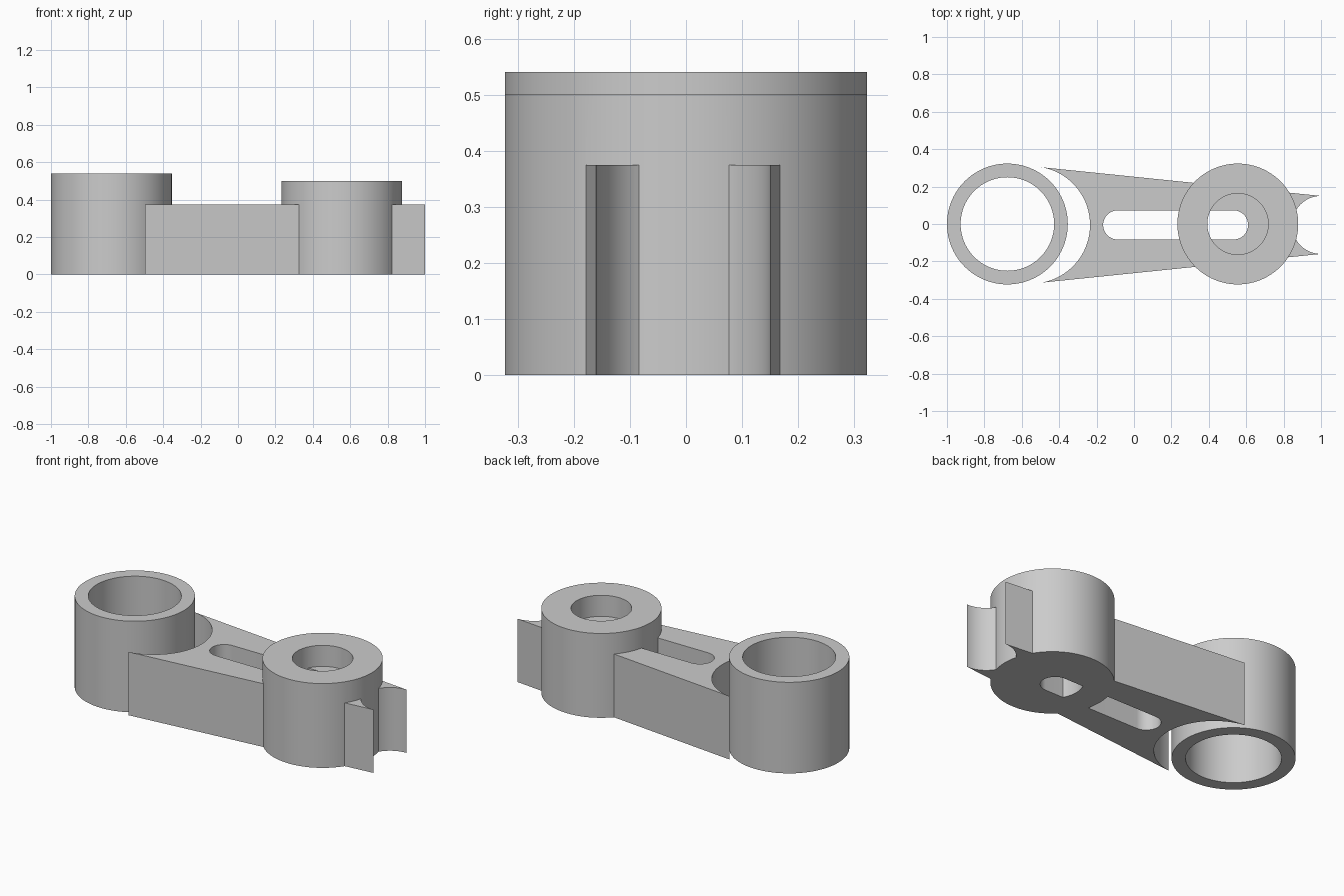
import bpy
import bmesh
from math import sin, cos, pi, atan2

if "Cube" in bpy.data.objects:
    bpy.data.objects.remove(bpy.data.objects["Cube"], do_unlink=True)

SEGMENTS = 96
RADIUS = 0.323          # outer radius of both round parts
RING_X, BOSS_X = -0.677, 0.555
ARM_Y = -0.005          # the arm sits slightly off the centre line
ARM_HEIGHT = 0.375

grey = bpy.data.materials.new("plain grey")
grey.use_nodes = True
grey.diffuse_color = (0.6, 0.6, 0.6, 1)
grey.node_tree.nodes["Principled BSDF"].inputs["Base Color"].default_value = (0.6, 0.6, 0.6, 1)


def arc(cx, cy, r, start, end, steps):
    """Points along a circular arc, both ends included."""
    angles = [start + (end - start) * i / steps for i in range(steps + 1)]
    return [(cx + r * cos(a), cy + r * sin(a)) for a in angles]


def add_object(name, bm):
    bmesh.ops.recalc_face_normals(bm, faces=bm.faces)
    mesh = bpy.data.meshes.new(name)
    bm.to_mesh(mesh)
    bm.free()
    mesh.materials.append(grey)
    obj = bpy.data.objects.new(name, mesh)
    bpy.context.collection.objects.link(obj)
    return obj


def prism(name, outline, bottom, top):
    """Extrude a closed outline straight up."""
    bm = bmesh.new()
    face = bm.faces.new([bm.verts.new((x, y, bottom)) for x, y in outline])
    result = bmesh.ops.extrude_face_region(bm, geom=[face])
    verts = [v for v in result["geom"] if isinstance(v, bmesh.types.BMVert)]
    bmesh.ops.translate(bm, verts=verts, vec=(0, 0, top - bottom))
    return add_object(name, bm)


def tube(name, x, inner, height):
    """Hollow cylinder, made by sweeping its rectangular section."""
    bm = bmesh.new()
    loops = []
    for r, z in ((inner, 0), (RADIUS, 0), (RADIUS, height), (inner, height)):
        circle = arc(x, 0, r, 0, 2 * pi, SEGMENTS)[:-1]
        loops.append([bm.verts.new((px, py, z)) for px, py in circle])
    for a, b in zip(loops, loops[1:] + loops[:1]):
        for i in range(SEGMENTS):
            j = (i + 1) % SEGMENTS
            bm.faces.new((a[i], a[j], b[j], b[i]))
    return add_object(name, bm)


def combine(target, other, operation):
    """Apply a boolean and discard the second object."""
    modifier = target.modifiers.new("combine", 'BOOLEAN')
    modifier.operation = operation
    modifier.solver = 'EXACT'
    modifier.object = other
    bpy.context.view_layer.objects.active = target
    bpy.ops.object.modifier_apply(modifier=modifier.name)
    bpy.data.objects.remove(other, do_unlink=True)


# Tapered arm with a concave curve at each end
wide_x, wide_r, tip_x = -0.548, 0.313, -0.497
tip_angle = atan2(0.309, tip_x - wide_x)
narrow_r = 0.155
outline = arc(wide_x, ARM_Y, wide_r, tip_angle, -tip_angle, 48)
outline += arc(1.0, ARM_Y, narrow_r, 1.5 * pi, 0.5 * pi, 48)
arm = prism("arm", outline, 0, ARM_HEIGHT)

# Long rounded slot through the arm
slot_r = 0.078
slot_outline = arc(0.532, ARM_Y, slot_r, -pi / 2, pi / 2, 24)
slot_outline += arc(-0.087, ARM_Y, slot_r, pi / 2, 1.5 * pi, 24)
slot = prism("slot_cutter", slot_outline, -0.1, 0.6)
slot.hide_render = True
combine(arm, slot, 'DIFFERENCE')

# Round boss with a bore, joined to the arm
boss = tube("boss", BOSS_X, 0.163, 0.5)
combine(arm, boss, 'UNION')
arm.name = "arm_with_boss"

# Separate open ring beside the wide end
ring = tube("ring", RING_X, 0.25, 0.54)

# Smooth the curved walls, keep the rims sharp
for obj in (arm, ring):
    bpy.ops.object.select_all(action='DESELECT')
    obj.select_set(True)
    bpy.context.view_layer.objects.active = obj
    bpy.ops.object.shade_smooth_by_angle(angle=pi / 6)
